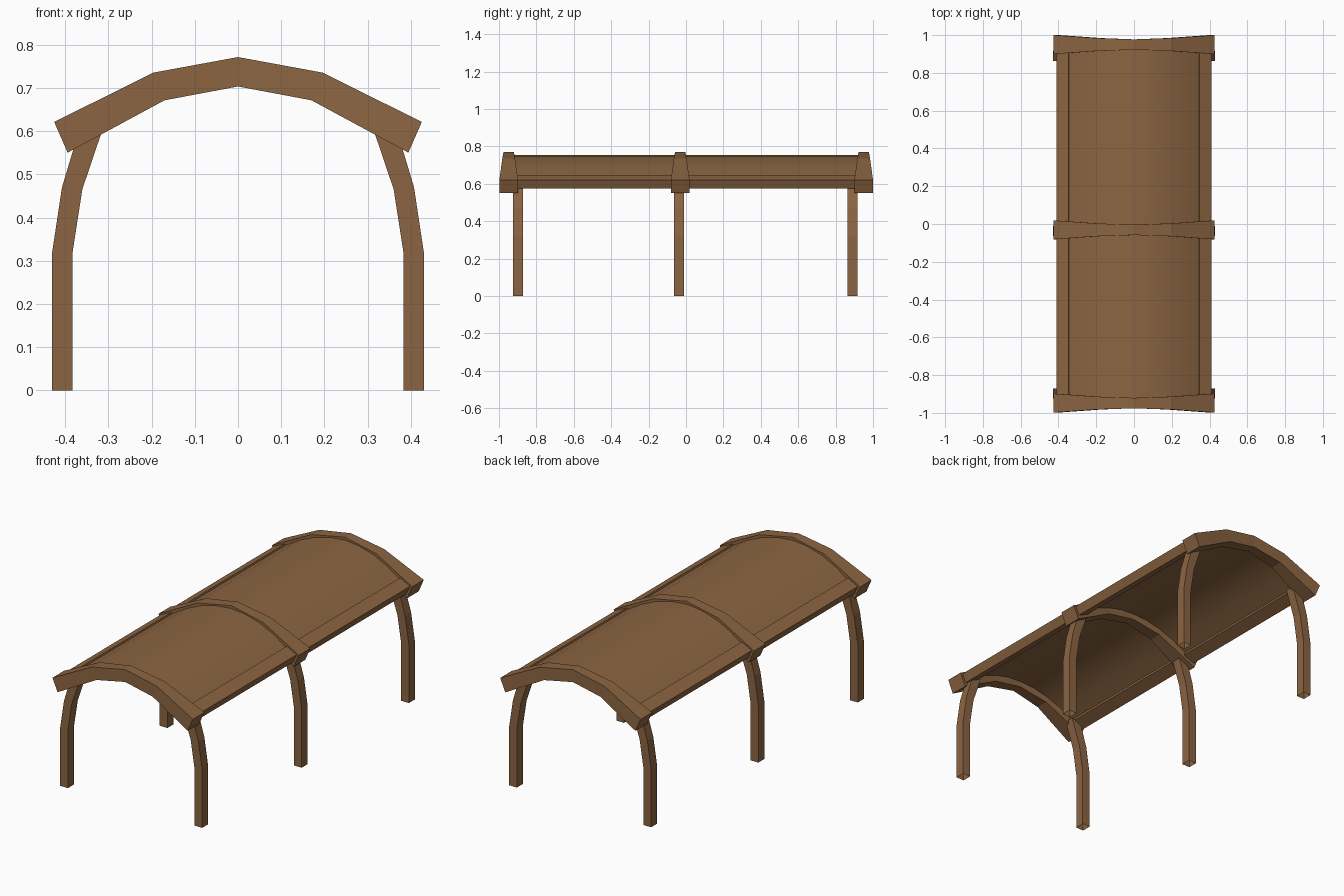
import bpy, bmesh

if "Cube" in bpy.data.objects:
    bpy.data.objects.remove(bpy.data.objects["Cube"])

wood = bpy.data.materials.new("warm brown wood")
wood.diffuse_color = (0.262, 0.130, 0.054, 1)
wood.use_nodes = True
wood.node_tree.nodes["Principled BSDF"].inputs["Base Color"].default_value = wood.diffuse_color


def strip(name, outer, inner, halves, yc, open_start=False, smooth=False):
    """Band between two (x, z) paths, given thickness in y by half-widths."""
    bm = bmesh.new()
    rings = []
    for (xo, zo), (xi, zi), h in zip(outer, inner, halves):
        rings.append([bm.verts.new(p) for p in (
            (xo, yc - h, zo), (xo, yc + h, zo),
            (xi, yc + h, zi), (xi, yc - h, zi))])
    for a, b in zip(rings, rings[1:]):
        for i in range(4):
            j = (i + 1) % 4
            bm.faces.new((a[i], a[j], b[j], b[i]))
    start = bm.faces.new(rings[0])
    bm.faces.new(rings[-1][::-1])
    bmesh.ops.recalc_face_normals(bm, faces=bm.faces)
    if open_start:
        bmesh.ops.delete(bm, geom=[start], context='FACES_ONLY')
    me = bpy.data.meshes.new(name)
    bm.to_mesh(me)
    bm.free()
    me.materials.append(wood)
    ob = bpy.data.objects.new(name, me)
    bpy.context.collection.objects.link(ob)
    if smooth:
        bpy.ops.object.select_all(action='DESELECT')
        ob.select_set(True)
        bpy.context.view_layer.objects.active = ob
        bpy.ops.object.shade_smooth_by_angle(angle=0.6)
    return ob


def mirrored(half):
    return [(-x, z) for x, z in half[:0:-1]] + half


# arched beams, narrower at the crown
top = mirrored([(0, 0.771), (0.196, 0.735), (0.425, 0.621)])
under = mirrored([(0, 0.703), (0.170, 0.671), (0.394, 0.550)])
for label, y in (("front", -0.948), ("middle", -0.031), ("back", 0.95)):
    strip(label + "_arch_beam", top, under,
          [0.05, 0.034, 0.0275, 0.034, 0.05], y)

# curved posts with open feet
post_out = [(0.43, 0), (0.43, 0.318), (0.407, 0.47), (0.365, 0.61)]
post_in = [(0.383, 0), (0.383, 0.316), (0.360, 0.465), (0.311, 0.61)]
for label, y in (("front", -0.898), ("middle", -0.037), ("back", 0.89)):
    for side, s in (("left", -1), ("right", 1)):
        strip(f"{label}_{side}_post", [(s * x, z) for x, z in post_out],
              [(s * x, z) for x, z in post_in], [0.026] * 4, y, open_start=True)

# curved roof panel
xs = [-0.352 + 0.088 * i for i in range(9)]
arc = [(x, 0.755 - 0.955 * x * x) for x in xs]
strip("roof_panel", arc, [(x * 0.985, z - 0.02) for x, z in arc],
      [0.95] * 9, 0, smooth=True)

# tilted eave rails along both sides
for side, s in (("left", -1), ("right", 1)):
    strip(side + "_eave_rail", [(s * 0.348, 0.648), (s * 0.411, 0.620)],
          [(s * 0.328, 0.603), (s * 0.390, 0.574)], [0.95] * 2, 0)
